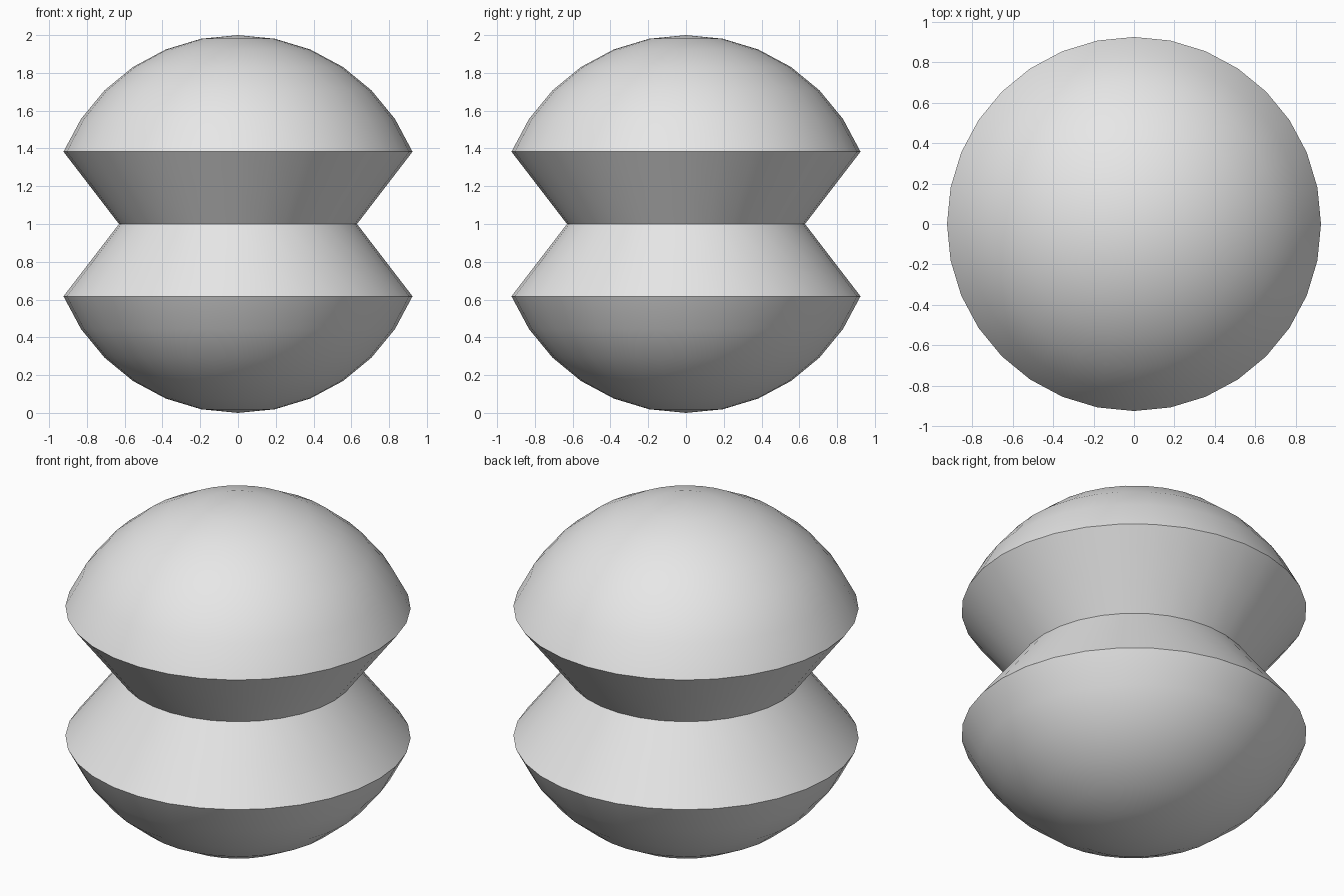
import bpy
import bmesh
from math import sin, cos, pi, radians

cube = bpy.data.objects.get("Cube")
if cube:
    bpy.data.objects.remove(cube, do_unlink=True)

SEGMENTS, RINGS = 32, 16
WAIST_RADIUS = 0.63

# Plain grey material
grey = bpy.data.materials.new("light grey")
grey.use_nodes = True
colour = (0.8, 0.8, 0.8, 1)
grey.diffuse_color = colour
grey.node_tree.nodes["Principled BSDF"].inputs["Base Color"].default_value = colour

# Sphere whose middle rings are pinched into a sharp waist
bm = bmesh.new()
bmesh.ops.create_uvsphere(bm, u_segments=SEGMENTS, v_segments=RINGS, radius=1)
rim = 3 * pi / 8
rim_z, rim_radius = cos(rim), sin(rim)
for v in bm.verts:
    height = abs(v.co.z)
    if height < rim_z - 0.01:
        radius = WAIST_RADIUS + (rim_radius - WAIST_RADIUS) * height / rim_z
        v.co.xy = v.co.xy.normalized() * radius
    v.co.z += 1
bmesh.ops.recalc_face_normals(bm, faces=bm.faces)

mesh = bpy.data.meshes.new("pinched_sphere")
bm.to_mesh(mesh)
bm.free()
mesh.materials.append(grey)
body = bpy.data.objects.new("pinched_sphere", mesh)
bpy.context.collection.objects.link(body)

# Smooth domes with crisp rims and waist
bpy.ops.object.select_all(action="DESELECT")
body.select_set(True)
bpy.context.view_layer.objects.active = body
bpy.ops.object.shade_smooth_by_angle(angle=radians(30))
